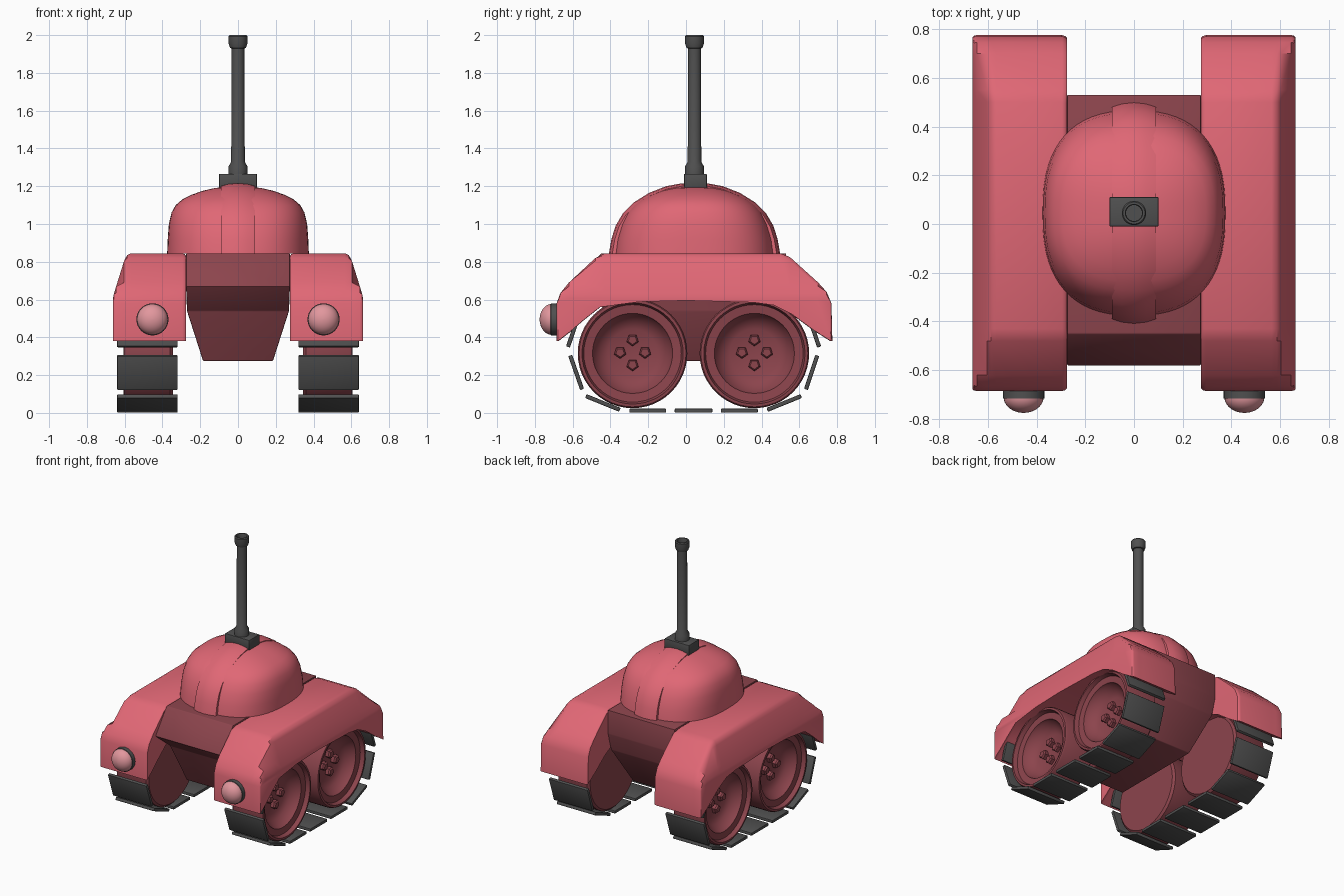
import bpy, bmesh, math
from mathutils import Matrix, Vector

if "Cube" in bpy.data.objects:
    bpy.data.objects.remove(bpy.data.objects["Cube"])


def material(name, rgb):
    m = bpy.data.materials.new(name)
    m.diffuse_color = (*rgb, 1)
    m.use_nodes = True
    m.node_tree.nodes["Principled BSDF"].inputs["Base Color"].default_value = m.diffuse_color
    return m


PINK = material("pink_paint", (0.745, 0.136, 0.178))
MAROON = material("maroon_paint", (0.262, 0.058, 0.073))
DARK = material("dark_metal", (0.08, 0.08, 0.08))
LAMP = material("pale_pink_lamp", (0.76, 0.31, 0.34))


def finish(name, bm, mat, sharp=35):
    """Recalculate normals, smooth-shade with sharp edges, and link the object."""
    bmesh.ops.remove_doubles(bm, verts=bm.verts, dist=1e-5)
    bmesh.ops.recalc_face_normals(bm, faces=bm.faces)
    for f in bm.faces:
        f.smooth = True
    for e in bm.edges:
        if len(e.link_faces) == 2 and e.calc_face_angle(0) > math.radians(sharp):
            e.smooth = False
    me = bpy.data.meshes.new(name)
    bm.to_mesh(me)
    bm.free()
    me.materials.append(mat)
    ob = bpy.data.objects.new(name, me)
    bpy.context.collection.objects.link(ob)
    return ob


def loft(name, rings, mat, sharp=35, bevel=0):
    """Skin a list of equal-length point rings and cap both ends."""
    bm = bmesh.new()
    vs = [[bm.verts.new(p) for p in r] for r in rings]
    n = len(vs[0])
    for a, b in zip(vs, vs[1:]):
        for i in range(n):
            j = (i + 1) % n
            bm.faces.new((a[i], a[j], b[j], b[i]))
    bm.faces.new(vs[0])
    bm.faces.new(vs[-1])
    if bevel:
        bmesh.ops.recalc_face_normals(bm, faces=bm.faces)
        bmesh.ops.bevel(bm, geom=bm.edges[:], offset=bevel, segments=2,
                        affect='EDGES', profile=0.5)
    return finish(name, bm, mat, sharp)


def turned(name, profile, axis, centre, mat, n=40, sharp=35):
    """Turn (radius, distance) points around an axis through centre."""
    rot = Vector((0, 0, 1)).rotation_difference(Vector(axis)).to_matrix()
    c = Vector(centre)
    rings = [[c + rot @ Vector((r * math.cos(2 * math.pi * i / n),
                                r * math.sin(2 * math.pi * i / n), h))
              for i in range(n)] for r, h in profile]
    return loft(name, rings, mat, sharp)


def box(name, size, centre, mat, bevel=0.0, rx=0.0):
    bm = bmesh.new()
    bmesh.ops.create_cube(bm, size=1)
    bmesh.ops.scale(bm, vec=size, verts=bm.verts)
    if bevel:
        bmesh.ops.bevel(bm, geom=bm.edges[:], offset=bevel, segments=2,
                        affect='EDGES', profile=0.5)
    bmesh.ops.transform(bm, verts=bm.verts,
                        matrix=Matrix.Translation(centre) @ Matrix.Rotation(rx, 4, 'X'))
    return finish(name, bm, mat)


# Hull: stacked rectangles (height, front y, back y, half width)
hull = [(0.845, -0.45, 0.53, 0.275), (0.67, -0.583, 0.53, 0.275),
        (0.54, -0.42, 0.50, 0.27), (0.275, -0.34, 0.36, 0.185)]
loft("hull", [[(-w, a, z), (w, a, z), (w, b, z), (-w, b, z)]
              for z, a, b, w in hull], MAROON, bevel=0.005)

# Turret dome: superellipse rings (height, half width, half length)
CY = 0.045
dome = [(0.845, 0.375, 0.42), (0.92, 0.372, 0.41), (1.0, 0.366, 0.385),
        (1.06, 0.352, 0.355), (1.10, 0.33, 0.32), (1.13, 0.295, 0.28),
        (1.155, 0.245, 0.23), (1.175, 0.19, 0.18), (1.19, 0.125, 0.12),
        (1.198, 0.06, 0.06), (1.20, 0.01, 0.01)]


def superellipse(z, a, b, n=64, k=2 / 2.5):
    pts = []
    for i in range(n):
        c, s = math.cos(2 * math.pi * i / n), math.sin(2 * math.pi * i / n)
        pts.append((a * math.copysign(abs(c) ** k, c),
                    CY + b * math.copysign(abs(s) ** k, s), z))
    return pts


loft("turret_dome", [superellipse(*r) for r in dome], PINK, 50)

# Raised band over the turret
half = [(0.453, 0.845), (0.44, 0.92), (0.418, 0.99), (0.38, 1.055), (0.32, 1.115),
        (0.24, 1.165), (0.15, 1.20), (0.07, 1.215)]
arch = half + [(0, 1.218)] + [(-y, z) for y, z in reversed(half)]
band = []
for x, s in ((-0.09, 0.96), (-0.05, 0.988), (0, 1), (0.05, 0.988), (0.09, 0.96)):
    band.append([(x, CY + y * s, 0.845 + (z - 0.845) * s) for y, z in arch])
loft("turret_band", band, PINK, 40)

# Upright gun with mount and hollow muzzle
box("gun_mount", (0.2, 0.12, 0.075), (0, 0.05, 1.228), DARK, 0.003)
turned("gun_barrel", [(0.05, 1.25), (0.05, 1.305), (0.036, 1.33), (0.034, 1.93),
                      (0.042, 1.932), (0.05, 1.955), (0.05, 1.993), (0.045, 2.0),
                      (0.036, 2.0), (0.033, 1.99), (0.033, 1.95)],
       (0, 0, 1), (0, 0.045, 0), DARK, 28)

# Fender side profile (y, z)
fender = [(-0.685, 0.38), (-0.685, 0.58), (-0.665, 0.635), (-0.62, 0.69),
          (-0.48, 0.82), (-0.43, 0.845), (0.50, 0.845), (0.55, 0.825), (0.70, 0.69),
          (0.745, 0.64), (0.77, 0.58), (0.775, 0.38), (0.68, 0.44), (0.57, 0.52),
          (0.47, 0.57), (0.36, 0.585), (0.0, 0.595), (-0.25, 0.588), (-0.46, 0.56),
          (-0.55, 0.49), (-0.62, 0.43)]
# Fender slices: x, height limit, inward pull of the ends
slices = [(0.275, 0.83, 0.985), (0.282, 0.84, 0.995), (0.295, 0.845, 1),
          (0.565, 0.845, 1), (0.587, 0.835, 1), (0.603, 0.805, 1),
          (0.645, 0.67, 1), (0.657, 0.63, 0.997), (0.662, 0.605, 0.99)]
# Track plates: both end points in the side plane
plates = [((-0.565, 0.53), (-0.625, 0.355)), ((-0.613, 0.31), (-0.55, 0.13)),
          ((-0.53, 0.095), (-0.35, 0.022)), ((-0.30, 0.018), (-0.105, 0.018)),
          ((-0.06, 0.018), (0.14, 0.018)), ((0.185, 0.018), (0.38, 0.018)),
          ((0.43, 0.022), (0.61, 0.095)), ((0.635, 0.13), (0.695, 0.31)),
          ((0.705, 0.355), (0.645, 0.53))]
wheel = [(0.02, 0.345), (0.275, 0.345), (0.29, 0.36), (0.29, 0.59), (0.283, 0.603),
         (0.268, 0.605), (0.258, 0.575), (0.212, 0.57), (0.205, 0.55),
         (0.17, 0.51), (0.13, 0.49), (0.01, 0.485)]

for side, s in (("left", -1), ("right", 1)):
    loft(f"{side}_fender", [[(s * x, y * p, min(z, top)) for y, z in fender]
                            for x, top, p in slices], PINK, 40)

    # Headlight: collar and domed lens
    turned(f"{side}_lamp_collar", [(0.085, 0), (0.085, 0.05), (0.07, 0.055)],
           (0, -1, 0), (s * 0.453, -0.665, 0.495), DARK, 32)
    lens = [(0.082 * math.cos(t * math.pi / 18), 0.065 * math.sin(t * math.pi / 18))
            for t in (0, 1, 2, 3, 4, 5, 6, 7, 8, 8.9)]
    turned(f"{side}_lamp_lens", lens, (0, -1, 0), (s * 0.453, -0.71, 0.495), LAMP, 32)

    # Wheels with four five-sided bolts each
    for end, wy in (("front", -0.283), ("back", 0.362)):
        turned(f"{side}_{end}_wheel", wheel, (s, 0, 0), (0, wy, 0.315), MAROON, 48)
        for i in range(4):
            a = i * math.pi / 2
            turned(f"{side}_{end}_wheel_bolt_{i + 1}",
                   [(0.033, 0.48), (0.033, 0.512), (0.024, 0.522)], (s, 0, 0),
                   (0, wy + 0.066 * math.cos(a), 0.32 + 0.066 * math.sin(a)),
                   MAROON, 5)

    # Track plates
    for i, ((y0, z0), (y1, z1)) in enumerate(plates):
        box(f"{side}_track_plate_{i + 1}",
            (0.32, math.hypot(y1 - y0, z1 - z0), 0.022),
            (s * 0.48, (y0 + y1) / 2, (z0 + z1) / 2 - 0.006), DARK, 0.005,
            math.atan2(z1 - z0, y1 - y0))
